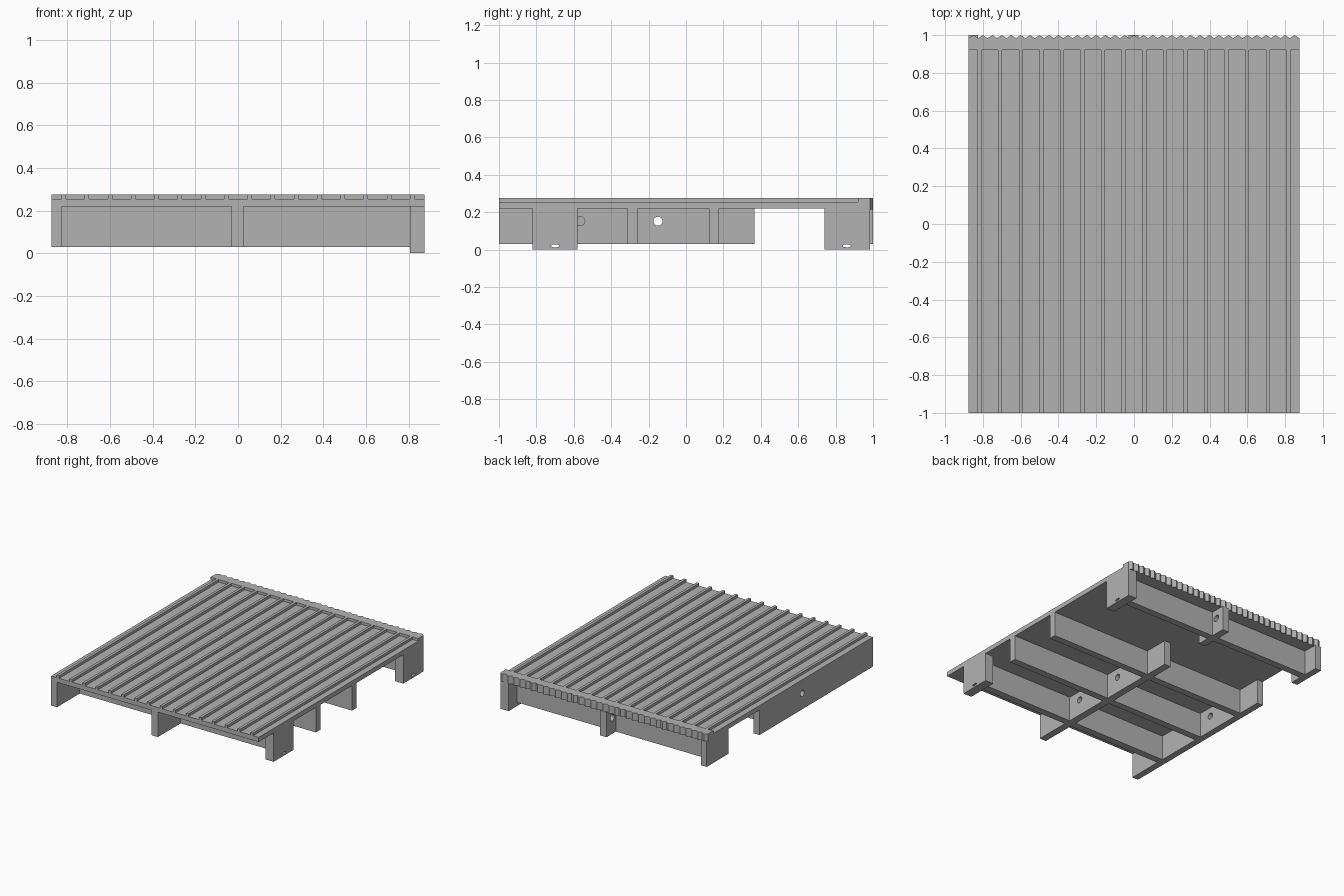
import bpy, bmesh, math
from mathutils import Vector, Matrix

cube = bpy.data.objects.get("Cube")
if cube:
    bpy.data.objects.remove(cube, do_unlink=True)

grey = bpy.data.materials.new("light_grey")
grey.use_nodes = True
grey.diffuse_color = (0.45, 0.45, 0.45, 1)
grey.node_tree.nodes["Principled BSDF"].inputs["Base Color"].default_value = grey.diffuse_color

HALF_W = 0.875
UNDER, FLOOR, TOP = 0.22, 0.255, 0.275   # deck underside, groove floor, ridge top
RAIL_Z = 0.03


def finish(name, bm):
    bmesh.ops.recalc_face_normals(bm, faces=bm.faces)
    mesh = bpy.data.meshes.new(name)
    bm.to_mesh(mesh)
    bm.free()
    mesh.materials.append(grey)
    ob = bpy.data.objects.new(name, mesh)
    bpy.context.collection.objects.link(ob)
    return ob


def prism(name, points, direction):
    """Fill a closed outline and extrude it along a direction."""
    bm = bmesh.new()
    face = bm.faces.new([bm.verts.new(p) for p in points])
    new = bmesh.ops.extrude_face_region(bm, geom=[face])["geom"]
    verts = [g for g in new if isinstance(g, bmesh.types.BMVert)]
    bmesh.ops.translate(bm, verts=verts, vec=Vector(direction))
    return finish(name, bm)


def box(name, x, y, z):
    pts = [(x[0], y[0], z[0]), (x[1], y[0], z[0]), (x[1], y[1], z[0]), (x[0], y[1], z[0])]
    return prism(name, pts, (0, 0, z[1] - z[0]))


def drill(ob, x, y, z, ry, rz):
    """Cut a round or oval hole through a part along x."""
    bm = bmesh.new()
    bmesh.ops.create_cone(bm, cap_ends=True, segments=24, radius1=1, radius2=1, depth=0.3)
    bm.transform(Matrix.Translation((x, y, z)) @ Matrix.Diagonal((1, ry, rz, 1))
                 @ Matrix.Rotation(math.pi / 2, 4, 'Y'))
    cutter = finish("hole_cutter", bm)
    cutter.hide_render = True
    mod = ob.modifiers.new("hole", 'BOOLEAN')
    mod.operation = 'DIFFERENCE'
    mod.solver = 'EXACT'
    mod.object = cutter
    bpy.context.view_layer.objects.active = ob
    bpy.ops.object.modifier_apply(modifier=mod.name)
    bpy.data.objects.remove(cutter, do_unlink=True)


# Grooved deck: thin ridges between wide grooves
ridges, pitch, ridge_w = 16, 0.109, 0.021
outline = [(-HALF_W, -1, UNDER), (-HALF_W, -1, FLOOR)]
for i in range(ridges):
    c = (i - (ridges - 1) / 2) * pitch
    a, b = c - ridge_w / 2, c + ridge_w / 2
    outline += [(a, -1, FLOOR), (a, -1, TOP), (b, -1, TOP), (b, -1, FLOOR)]
outline += [(HALF_W, -1, FLOOR), (HALF_W, -1, UNDER)]
prism("grooved_deck", outline, (0, 1.92, 0))

# Back header strip and its zigzag edge
box("back_header", (-HALF_W, HALF_W), (0.92, 0.985), (UNDER, TOP))
teeth = 35
step = 2 * HALF_W / teeth
zigzag = [(HALF_W, 0.98, 0.215), (-HALF_W, 0.98, 0.215)]
for i in range(teeth):
    x = -HALF_W + i * step
    zigzag += [(x, 0.984, 0.215), (x + step / 2, 1, 0.215)]
zigzag.append((HALF_W, 0.984, 0.215))
prism("zigzag_edge", zigzag, (0, 0, TOP - 0.215))

# Cross beams
for name, y, right in (("front", -0.70, 0.82), ("middle_front", -0.285, HALF_W),
                       ("middle_back", 0.15, HALF_W), ("back", 0.86, 0.82)):
    box(name + "_cross_beam", (-0.85, right), (y - 0.027, y + 0.027), (RAIL_Z, UNDER))

# Lengthwise rails and short back blocks with round holes
for side, x0, x1 in (("side", -HALF_W, -0.825), ("centre", -0.03, 0.025)):
    mid = (x0 + x1) / 2
    rail = box(side + "_rail", (x0, x1), (-1, 0.365), (RAIL_Z, UNDER))
    for y in (-0.565, -0.15):
        drill(rail, mid, y, 0.152, 0.024, 0.024)
    block = box(side + "_back_block", (x0, x1), (0.74, 1), (RAIL_Z, UNDER))
    drill(block, mid, 0.93, 0.152, 0.024, 0.024)

# Taller legs with small oval slots
for name, y0, y1, slot in (("front", -0.82, -0.58, -0.70), ("back", 0.74, 0.985, 0.86)):
    leg = box(name + "_leg", (0.805, HALF_W), (y0, y1), (0, UNDER))
    drill(leg, 0.84, slot, 0.02, 0.022, 0.008)
